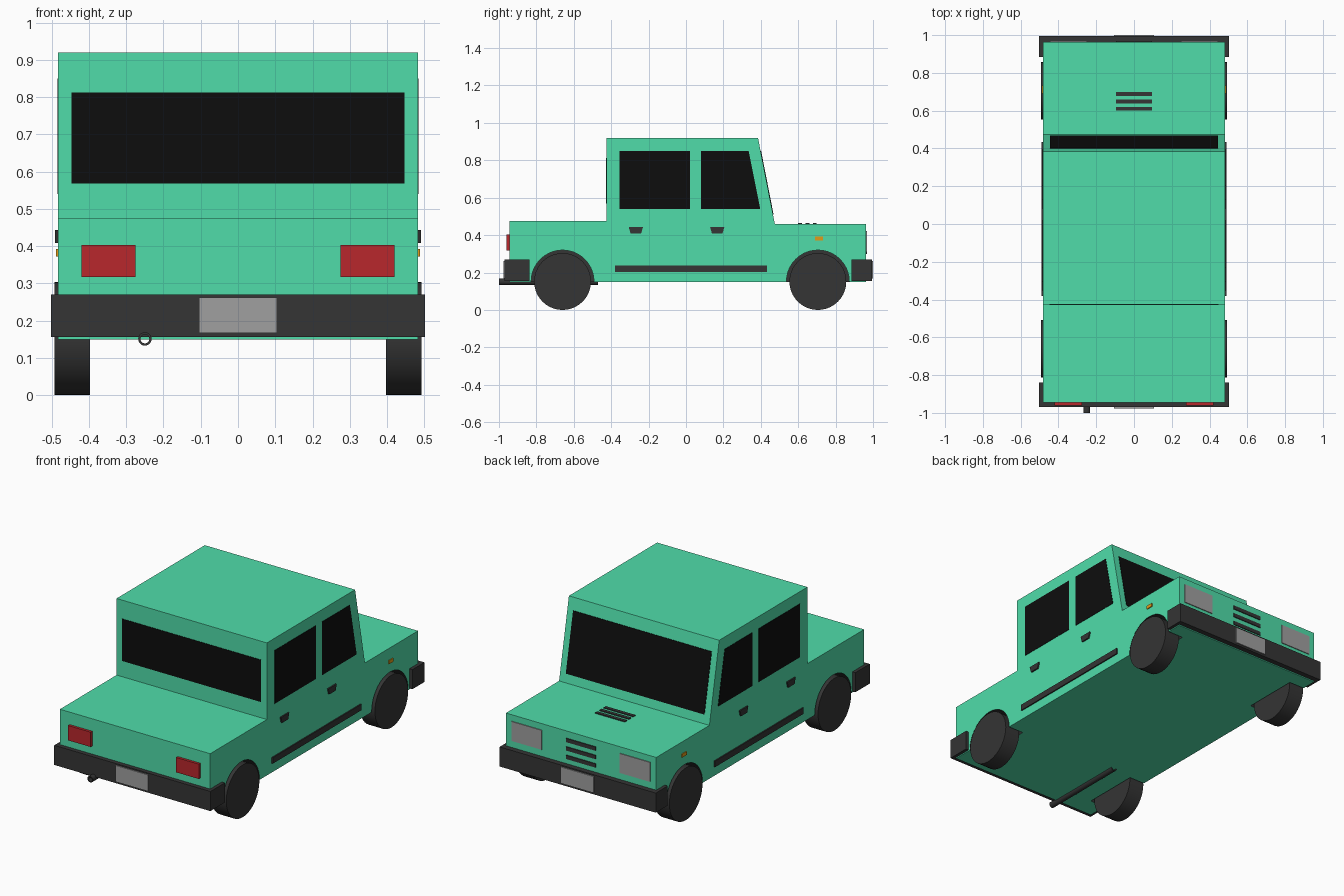
import bpy, bmesh, math
from mathutils import Matrix

if "Cube" in bpy.data.objects:
    bpy.data.objects.remove(bpy.data.objects["Cube"])


def mat(name, r, g, b):
    m = bpy.data.materials.new(name)
    m.diffuse_color = (r, g, b, 1)
    m.use_nodes = True
    m.node_tree.nodes["Principled BSDF"].inputs["Base Color"].default_value = m.diffuse_color
    return m


PAINT = mat("green_paint", 0.08, 0.72, 0.40)
DARK = mat("dark_rubber", 0.035, 0.035, 0.035)
GLASS = mat("black_glass", 0.004, 0.004, 0.004)
RED = mat("red_lens", 0.48, 0.02, 0.025)
ORANGE = mat("orange_lens", 0.75, 0.33, 0.01)
LIGHT = mat("light_grey", 0.35, 0.35, 0.35)


def finish(name, bm, material):
    bmesh.ops.recalc_face_normals(bm, faces=bm.faces)
    me = bpy.data.meshes.new(name)
    bm.to_mesh(me)
    bm.free()
    ob = bpy.data.objects.new(name, me)
    me.materials.append(material)
    bpy.context.collection.objects.link(ob)
    return ob


def side_prism(name, pts, x0, x1, material):
    """Extrude a (y, z) outline from x0 to x1."""
    bm = bmesh.new()
    face = bm.faces.new([bm.verts.new((x0, y, z)) for y, z in pts])
    ext = bmesh.ops.extrude_face_region(bm, geom=[face])
    moved = [v for v in ext["geom"] if isinstance(v, bmesh.types.BMVert)]
    bmesh.ops.translate(bm, verts=moved, vec=(x1 - x0, 0, 0))
    return finish(name, bm, material)


def plan_prism(name, pts, z0, z1, material):
    """Extrude an (x, y) outline from z0 to z1."""
    bm = bmesh.new()
    face = bm.faces.new([bm.verts.new((x, y, z0)) for x, y in pts])
    ext = bmesh.ops.extrude_face_region(bm, geom=[face])
    moved = [v for v in ext["geom"] if isinstance(v, bmesh.types.BMVert)]
    bmesh.ops.translate(bm, verts=moved, vec=(0, 0, z1 - z0))
    return finish(name, bm, material)


def box(name, x0, x1, y0, y1, z0, z1, material):
    return side_prism(name, [(y0, z0), (y1, z0), (y1, z1), (y0, z1)], x0, x1, material)


def add_disc(bm, x0, x1, y, z, r):
    """Cylinder with its axis along x."""
    m = Matrix.Translation(((x0 + x1) / 2, y, z)) @ Matrix.Rotation(math.pi / 2, 4, 'Y')
    bmesh.ops.create_cone(bm, cap_ends=True, segments=40, radius1=r, radius2=r,
                          depth=abs(x1 - x0), matrix=m)


def smooth(ob):
    bpy.ops.object.select_all(action='DESELECT')
    ob.select_set(True)
    bpy.context.view_layer.objects.active = ob
    bpy.ops.object.shade_smooth_by_angle(angle=math.radians(35))


W = 0.483
AXLES = {"rear": -0.66, "front": 0.705}

# Body shell
body = side_prism("body", [(-0.945, 0.15), (0.963, 0.15), (0.963, 0.46), (0.475, 0.46),
                           (0.385, 0.92), (-0.425, 0.92), (-0.425, 0.475), (-0.945, 0.475)],
                  -W, W, PAINT)
body.data.materials.append(DARK)

# Wheel wells cut out of the body
bm = bmesh.new()
for y in AXLES.values():
    for s in (-1, 1):
        add_disc(bm, s * 0.385, s * 0.6, y, 0.152, 0.168)
cutter = finish("wheel_well_cutter", bm, DARK)
cutter.hide_render = True
mod = body.modifiers.new("wheel_wells", 'BOOLEAN')
mod.operation = 'DIFFERENCE'
mod.solver = 'EXACT'
mod.object = cutter
bpy.context.view_layer.objects.active = body
body.select_set(True)
bpy.ops.object.modifier_apply(modifier=mod.name)
bpy.data.objects.remove(cutter)
# Dark lining on the curved and inner faces of the wells
for p in body.data.polygons:
    c = p.center
    inside = any(math.hypot(c.y - y, c.z - 0.152) < 0.172 for y in AXLES.values())
    p.material_index = int(inside and 0.38 < abs(c.x) < W - 0.01)

for s, side in ((-1, "left"), (1, "right")):
    # Wheels
    for end, y in AXLES.items():
        bm = bmesh.new()
        add_disc(bm, s * 0.397, s * 0.493, y, 0.152, 0.152)
        smooth(finish(f"{end}_{side}_wheel", bm, DARK))

    # Side windows
    x0, x1 = s * (W - 0.01), s * (W + 0.002)
    box(f"rear_{side}_window", x0, x1, -0.355, 0.022, 0.54, 0.85, GLASS)
    side_prism(f"front_{side}_window", [(0.08, 0.54), (0.397, 0.54), (0.335, 0.85), (0.08, 0.85)],
               x0, x1, GLASS)

    # Door handles and sill strips
    for end, y in (("rear", -0.268), ("front", 0.167)):
        side_prism(f"{end}_{side}_handle", [(y - 0.028, 0.408), (y + 0.028, 0.408),
                                            (y + 0.038, 0.443), (y - 0.038, 0.443)],
                   x0, s * 0.491, DARK)
    box(f"{side}_sill_strip", x0, s * 0.49, -0.38, 0.433, 0.203, 0.238, DARK)

    # Lamps
    box(f"{side}_indicator", x0, s * 0.488, 0.69, 0.732, 0.372, 0.392, ORANGE)
    box(f"{side}_tail_lamp", s * 0.275, s * 0.42, -0.96, -0.94, 0.317, 0.403, RED)
    box(f"{side}_head_lamp", s * 0.25, s * 0.445, 0.95, 0.968, 0.31, 0.423, LIGHT)

# Rear window
box("rear_window", -0.447, 0.447, -0.428, -0.415, 0.568, 0.812, GLASS)

# Windscreen lying on the sloped front pillar line
slope = lambda z, d: 0.385 + (0.92 - z) * 0.09 / 0.46 + d
side_prism("windscreen", [(slope(z, d), z) for z, d in
                          ((0.51, -0.01), (0.51, 0.003), (0.85, 0.003), (0.85, -0.01))],
           -0.445, 0.445, GLASS)

# Bumpers wrapping round the corners
for name, outer, inner, tip in (("rear_bumper", -0.97, -0.944, -0.838),
                                ("front_bumper", 0.994, 0.962, 0.885)):
    plan_prism(name, [(-0.502, tip), (-0.502, outer), (0.502, outer), (0.502, tip),
                      (0.48, tip), (0.48, inner), (-0.48, inner), (-0.48, tip)],
               0.156, 0.27, DARK)

# Blank plates
box("rear_plate", -0.105, 0.105, -0.976, -0.965, 0.167, 0.262, LIGHT)
box("front_plate", -0.105, 0.105, 0.985, 1.0, 0.167, 0.262, LIGHT)

# Grille bars and bonnet vents
for i in range(3):
    z = 0.31 + i * 0.049
    box(f"grille_bar_{i + 1}", -0.095, 0.095, 0.95, 0.968, z - 0.011, z + 0.011, DARK)
    y = 0.61 + i * 0.039
    box(f"bonnet_vent_{i + 1}", -0.095, 0.095, y - 0.01, y + 0.01, 0.45, 0.465, DARK)

# Exhaust: a hollow tube under the floor
bm = bmesh.new()
rings = []
for r, y in ((0.018, -1.0), (0.018, -0.47), (0.012, -0.47), (0.012, -1.0)):
    rings.append([bm.verts.new((-0.25 + r * math.cos(a * math.pi / 10), y,
                                0.151 + r * math.sin(a * math.pi / 10))) for a in range(20)])
for k in range(4):
    a, b = rings[k], rings[(k + 1) % 4]
    for i in range(20):
        j = (i + 1) % 20
        bm.faces.new((a[i], a[j], b[j], b[i]))
smooth(finish("exhaust_pipe", bm, DARK))
